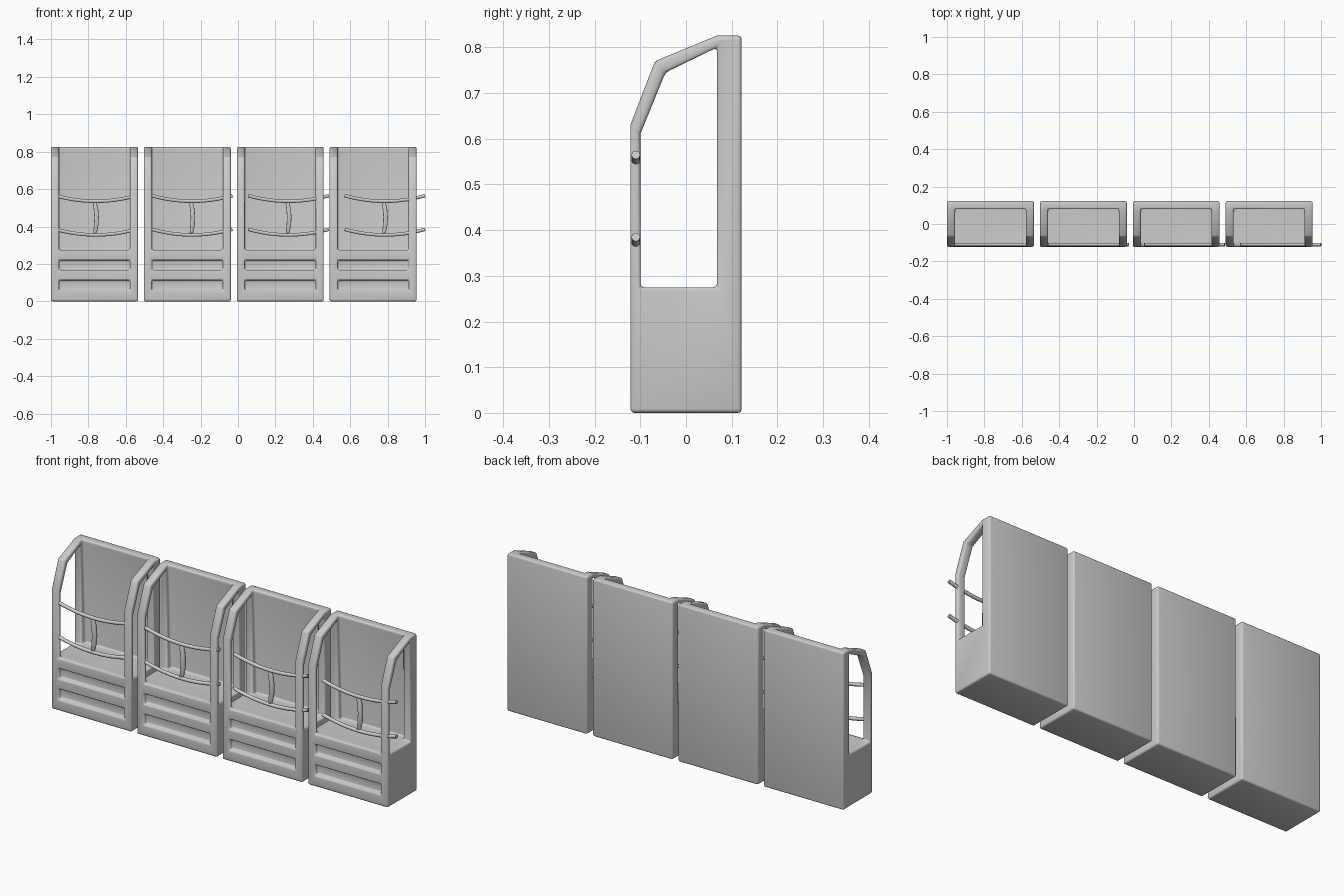
import bpy, bmesh, math

cube = bpy.data.objects.get("Cube")
if cube:
    bpy.data.objects.remove(cube, do_unlink=True)

grey = bpy.data.materials.new("light grey")
grey.use_nodes = True
COLOUR = (0.6, 0.6, 0.6, 1)
grey.diffuse_color = COLOUR
grey.node_tree.nodes["Principled BSDF"].inputs["Base Color"].default_value = COLOUR


def link(name, data):
    ob = bpy.data.objects.new(name, data)
    bpy.context.collection.objects.link(ob)
    return ob


def prism(name, profile, place, depth):
    """Extrude a closed 2D profile; place(a, b, t) gives each 3D point."""
    bm = bmesh.new()
    rings = [[bm.verts.new(place(a, b, t)) for a, b in profile] for t in depth]
    bm.faces.new(rings[0])
    bm.faces.new(rings[1])
    n = len(profile)
    for i in range(n):
        j = (i + 1) % n
        bm.faces.new((rings[0][i], rings[0][j], rings[1][j], rings[1][i]))
    bmesh.ops.recalc_face_normals(bm, faces=bm.faces)
    me = bpy.data.meshes.new(name)
    bm.to_mesh(me)
    bm.free()
    me.materials.append(grey)
    return link(name, me)


def side(y, z, x):
    return (x, y, z)


def front(x, z, y):
    return (x, y, z)


def bake(ob):
    """Replace the object's mesh by its modified result."""
    dg = bpy.context.evaluated_depsgraph_get()
    me = bpy.data.meshes.new_from_object(ob.evaluated_get(dg))
    ob.modifiers.clear()
    ob.data = me


def smooth(ob, angle):
    bpy.ops.object.select_all(action="DESELECT")
    ob.select_set(True)
    bpy.context.view_layer.objects.active = ob
    bpy.ops.object.shade_smooth_by_angle(angle=math.radians(angle))


# Cabin shell from its side silhouette
HALF, POST, SILL = 0.2325, 0.043, 0.275
outline = [(-0.122, 0), (-0.122, 0.63), (-0.068, 0.77), (0.068, 0.826),
           (0.122, 0.826), (0.122, 0)]
shell = prism("cabin_1", outline, side, (-HALF, HALF))

# Cutters: side windows, open interior and two front grooves
window = [(-0.1, SILL), (-0.1, 0.61), (-0.045, 0.745), (0.068, 0.8), (0.068, SILL)]
room = [(-0.2, SILL), (-0.2, 0.9), (0.08, 0.9), (0.08, 0.81), (0.103, SILL)]
inner = HALF - POST
cutters = [prism("window_cutter", window, side, (-0.4, 0.4)),
           prism("room_cutter", room, side, (-inner, inner))]
for low, high in ((0.06, 0.113), (0.168, 0.22)):
    groove = [(-0.2, low), (-0.2, high), (-0.1, high), (-0.1, low)]
    cutters.append(prism("groove_cutter", groove, side, (-inner, inner)))
for cutter in cutters:
    mod = shell.modifiers.new("cut", "BOOLEAN")
    mod.operation, mod.solver, mod.object = "DIFFERENCE", "EXACT", cutter
    bake(shell)
    bpy.data.objects.remove(cutter, do_unlink=True)

# Rounded edges
bevel = shell.modifiers.new("round", "BEVEL")
bevel.width, bevel.segments = 0.009, 3
bevel.limit_method, bevel.angle_limit = "ANGLE", math.radians(40)
bake(shell)
smooth(shell, 50)

# Row of four cabins
for i in range(4):
    ob = shell if i == 0 else link(f"cabin_{i + 1}", shell.data)
    ob.location.x = -0.7675 + 0.4967 * i


# Sagging safety rail
def rail(name, z):
    cu = bpy.data.curves.new(name, "CURVE")
    cu.dimensions = "3D"
    cu.bevel_depth, cu.bevel_resolution, cu.use_fill_caps = 0.0095, 3, True
    sp = cu.splines.new("POLY")
    steps = 12
    sp.points.add(steps)
    for i, p in enumerate(sp.points):
        u = 2 * i / steps - 1
        p.co = (u * 0.215, -0.11, z - 0.03 * (1 - u * u), 1)
    cu.materials.append(grey)
    ob = link(name, cu)
    bake_me = bpy.data.meshes.new_from_object(
        ob.evaluated_get(bpy.context.evaluated_depsgraph_get()))
    bpy.data.objects.remove(ob, do_unlink=True)
    ob = link(name, bake_me)
    smooth(ob, 50)
    return ob


# Bowed upright handle between the rails
grip = [(-0.016, 0.525), (0.004, 0.53), (0.013, 0.49), (0.016, 0.45), (0.014, 0.41),
        (0.005, 0.365), (-0.014, 0.362), (-0.01, 0.41), (-0.008, 0.45), (-0.011, 0.49)]
handle = prism("handle", grip, front, (-0.118, -0.102))
bevel = handle.modifiers.new("round", "BEVEL")
bevel.width, bevel.segments = 0.004, 2
bevel.limit_method = "ANGLE"
bake(handle)
smooth(handle, 50)

# Gate parts repeat at a slightly wider spacing than the cabins
for part in (rail("upper_rail", 0.565), rail("lower_rail", 0.385), handle):
    name = part.name
    for i in range(4):
        ob = part if i == 0 else link(f"{name}_{i + 1}", part.data)
        ob.location.x = -0.76 + 0.515 * i
